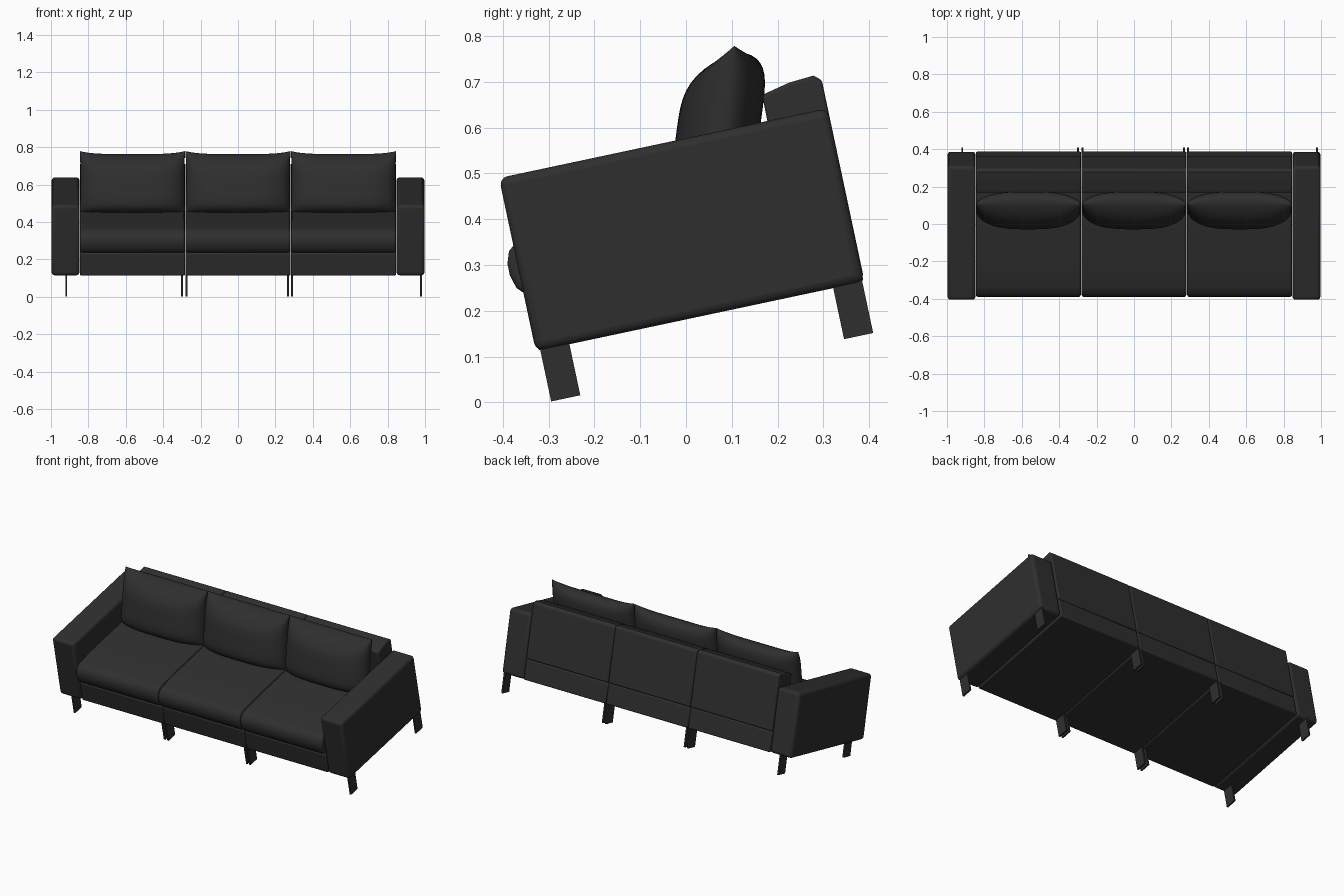
import bpy, bmesh, math
from mathutils import Matrix

if "Cube" in bpy.data.objects:
    bpy.data.objects.remove(bpy.data.objects["Cube"])

# Everything is built in a sofa frame (x, depth, height) and then tipped forward
TILT = Matrix.Translation((0, -0.325, 0.112)) @ Matrix.Rotation(math.radians(12), 4, 'X')

fabric = bpy.data.materials.new("charcoal upholstery")
fabric.diffuse_color = (0.028, 0.028, 0.028, 1)
fabric.use_nodes = True
fabric.node_tree.nodes["Principled BSDF"].inputs["Base Color"].default_value = fabric.diffuse_color


def finish(name, bm, bevel=0.0, segments=3):
    bmesh.ops.recalc_face_normals(bm, faces=bm.faces)
    bm.transform(TILT)
    me = bpy.data.meshes.new(name)
    bm.to_mesh(me)
    bm.free()
    me.materials.append(fabric)
    ob = bpy.data.objects.new(name, me)
    bpy.context.collection.objects.link(ob)
    if bevel:
        m = ob.modifiers.new("soft edges", 'BEVEL')
        m.width, m.segments = bevel, segments
        m.limit_method, m.angle_limit = 'ANGLE', math.radians(46)
    bpy.ops.object.select_all(action='DESELECT')
    ob.select_set(True)
    bpy.context.view_layer.objects.active = ob
    bpy.ops.object.shade_smooth_by_angle(angle=math.radians(40))
    return ob


def extrude(name, profile, x0, x1, bevel=0.0, segments=3):
    """Side profile of (depth, height) points drawn out along x."""
    bm = bmesh.new()
    face = bm.faces.new([bm.verts.new((x0, u, w)) for u, w in profile])
    out = bmesh.ops.extrude_face_region(bm, geom=[face])
    for v in out["geom"]:
        if isinstance(v, bmesh.types.BMVert):
            v.co.x = x1
    return finish(name, bm, bevel, segments)


def rect(u0, u1, w0, w1):
    return [(u0, w0), (u1, w0), (u1, w1), (u0, w1)]


def pillow(name, x0, x1, nx=32, nt=24):
    """Pillow with a seam all round, leaning back, full belly in front."""
    bm = bmesh.new()
    cx, hx = (x0 + x1) / 2, (x1 - x0) / 2
    for depth in (-0.113, 0.078):
        rows = []
        for j in range(nt + 1):
            r = -math.cos(math.pi * j / nt)
            t = (r + 1) / 2
            row = []
            for i in range(nx + 1):
                s = -math.cos(math.pi * i / nx)
                puff = (1 - abs(r) ** 4) ** 0.6 * (1 - abs(s) ** 3) ** 0.5
                x = cx + s * hx * (0.985 + 0.015 * r * r)
                w = 0.25 + t * (0.296 + 0.017 * s ** 4)
                row.append(bm.verts.new((x, 0.455 + 0.105 * t + depth * puff, w)))
            rows.append(row)
        for a, b in zip(rows, rows[1:]):
            for i in range(nx):
                bm.faces.new((a[i], a[i + 1], b[i + 1], b[i]))
    bmesh.ops.remove_doubles(bm, verts=bm.verts, dist=1e-5)
    return finish(name, bm)


# Arms
for side, s in (("left", -1), ("right", 1)):
    extrude(side + "_arm", rect(-0.003, 0.731, 0, 0.387), s * 0.847, s * 0.997, 0.018)

SEAT = [(0.59, 0.127), (0.0, 0.127), (-0.016, 0.145), (-0.024, 0.175), (-0.024, 0.2),
        (-0.015, 0.226), (0.005, 0.243), (0.04, 0.252), (0.2, 0.259), (0.4, 0.259), (0.59, 0.257)]
BACK = [(0.592, 0.124), (0.731, 0.124), (0.731, 0.45), (0.715, 0.463), (0.66, 0.459), (0.597, 0.445)]

# Three modules, each with base, seat, backrest, pillow and four plate legs
modules = [("left", -0.847, -0.282, -0.918, -0.299),
           ("middle", -0.282, 0.282, -0.275, 0.267),
           ("right", 0.282, 0.847, 0.288, 0.979)]
for name, x0, x1, leg_a, leg_b in modules:
    a, b = x0 + 0.001, x1 - 0.001
    extrude(name + "_base", rect(0.002, 0.729, 0, 0.123), a, b, 0.007, 2)
    extrude(name + "_seat_cushion", SEAT, a + 0.001, b - 0.001, 0.012)
    extrude(name + "_backrest", BACK, a, b, 0.008)
    pillow(name + "_back_pillow", a, b)
    for x, tag in ((leg_a, "left"), (leg_b, "right")):
        for u, end in ((0.007, "front"), (0.661, "back")):
            extrude(f"{name}_module_{end}_{tag}_leg", rect(u, u + 0.065, -0.114, 0.01),
                    x - 0.005, x + 0.005)
